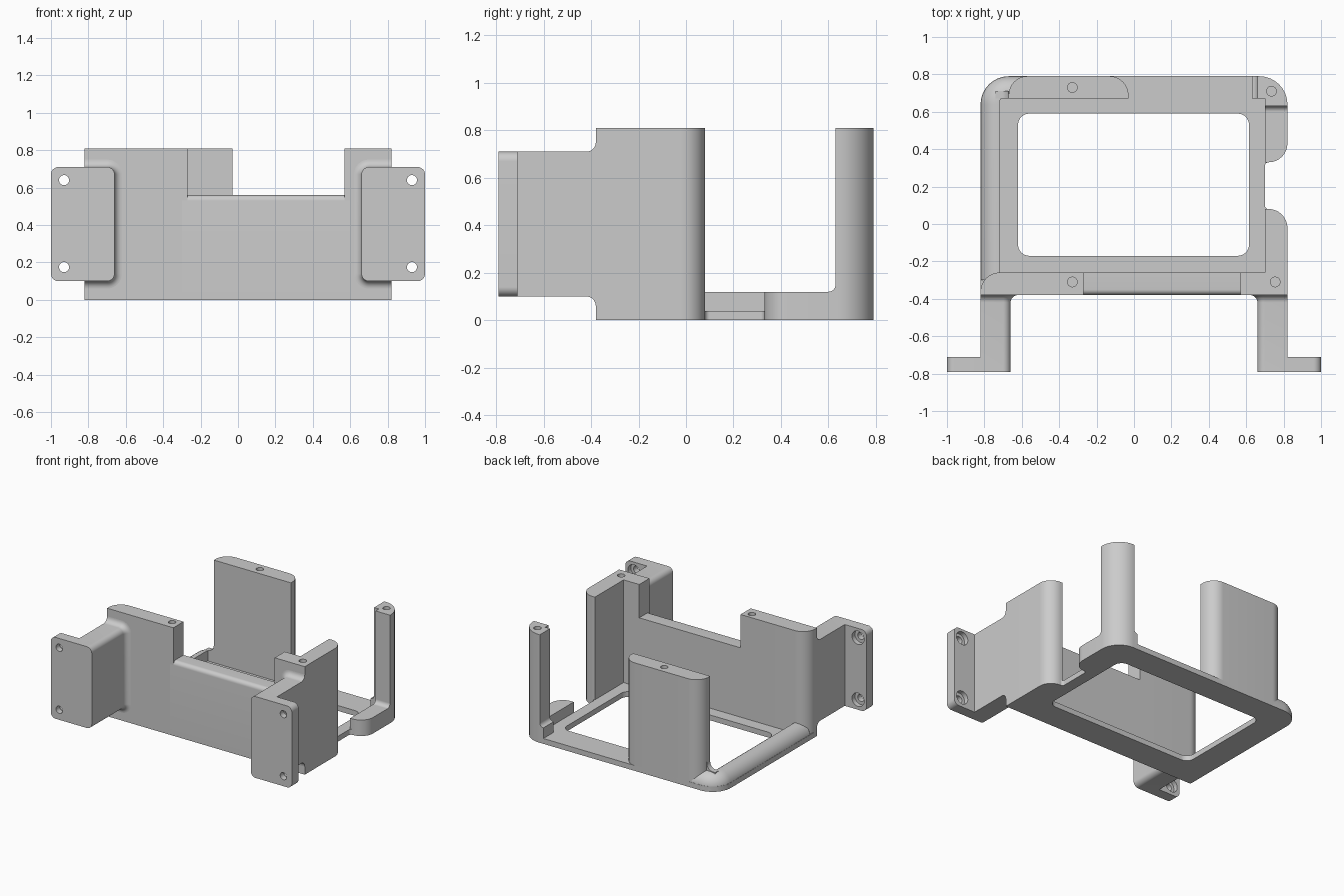
import bpy, bmesh, math
from mathutils import Vector

cube = bpy.data.objects.get("Cube")
if cube:
    bpy.data.objects.remove(cube, do_unlink=True)

GREY = (0.6, 0.6, 0.6, 1.0)
mat = bpy.data.materials.new("plain grey")
mat.use_nodes = True
mat.diffuse_color = GREY
mat.node_tree.nodes["Principled BSDF"].inputs["Base Color"].default_value = GREY


def rounded(corners, steps=10):
    """Polygon from (a, b[, radius]) corners, filleting those with a radius."""
    out = []
    for i, c in enumerate(corners):
        p = Vector(c[:2])
        if len(c) < 3:
            out.append(p)
            continue
        u = (Vector(corners[i - 1][:2]) - p).normalized()
        v = (Vector(corners[(i + 1) % len(corners)][:2]) - p).normalized()
        half = u.angle(v) / 2
        centre = p + (u + v).normalized() * c[2] / math.sin(half)
        d = c[2] / math.tan(half)
        start, end = p + u * d - centre, p + v * d - centre
        out += [centre + start.lerp(end, k / steps).normalized() * c[2]
                for k in range(steps + 1)]
    return out


def place(p, level, axis):
    return {"z": (p[0], p[1], level), "y": (p[0], level, p[1]),
            "x": (level, p[0], p[1])}[axis]


def loft(name, rings, axis="z", bevel=None, radius=0.0):
    """Solid through (polygon, level) rings; bevel is a rule choosing vertices."""
    bm = bmesh.new()
    loops = [[bm.verts.new(place(p, lv, axis)) for p in poly] for poly, lv in rings]
    n = len(loops[0])
    bm.faces.new(loops[0])
    bm.faces.new(loops[-1])
    for a, b in zip(loops, loops[1:]):
        for i in range(n):
            j = (i + 1) % n
            bm.faces.new((a[i], a[j], b[j], b[i]))
    bmesh.ops.recalc_face_normals(bm, faces=bm.faces)
    if bevel:
        edges = [e for e in bm.edges if all(bevel(v.co) for v in e.verts)]
        bmesh.ops.bevel(bm, geom=edges, offset=radius, segments=8, profile=0.5,
                        affect="EDGES", clamp_overlap=False)
    me = bpy.data.meshes.new(name)
    bm.to_mesh(me)
    bm.free()
    me.materials.append(mat)
    ob = bpy.data.objects.new(name, me)
    bpy.context.collection.objects.link(ob)
    return ob


def prism(name, corners, lo, hi, axis="z", **kw):
    poly = rounded(corners)
    return loft(name, [(poly, lo), (poly, hi)], axis, **kw)


def drill(a, b, r, lo, hi, axis="z"):
    poly = [(a + r * math.cos(t * math.pi / 12), b + r * math.sin(t * math.pi / 12))
            for t in range(24)]
    return loft("drill", [(poly, lo), (poly, hi)], axis)


def cut(ob, cutter):
    mod = ob.modifiers.new("cut", "BOOLEAN")
    mod.operation, mod.solver, mod.object = "DIFFERENCE", "EXACT", cutter
    bpy.context.view_layer.objects.active = ob
    bpy.ops.object.modifier_apply(modifier=mod.name)
    bpy.data.objects.remove(cutter, do_unlink=True)


FLOOR, RAIL, LOW, TOP = 0.04, 0.12, 0.56, 0.81
W, FRONT, BACK = 0.82, -0.38, 0.79        # outer frame
IL, IR, IF, IB = -0.72, 0.70, -0.26, 0.67  # inner pocket
parts = []

# floor with rounded window and a side notch
base = prism("base_plate", [
    (-W, FRONT), (W, FRONT), (W, 0.08, 0.1), (IR, 0.08, 0.02), (IR, 0.33, 0.02),
    (W, 0.33, 0.1), (W, BACK, 0.15), (-W, BACK, 0.15)], 0, FLOOR)
cut(base, prism("window", [(-0.62, -0.17, 0.06), (0.615, -0.17, 0.06),
                           (0.615, 0.59, 0.06), (-0.62, 0.59, 0.06)], -0.1, 0.2))
parts.append(base)

# low rail with a soft outer edge, bending round the back corner
parts.append(prism("side_rail", [
    (-W, -0.3), (-W, BACK, 0.15), (-0.58, BACK), (-0.58, IB), (IL, IB), (IL, -0.3)],
    0, RAIL, radius=0.095,
    bevel=lambda c: c.z > 0.11 and (c.x < -0.74 or c.y > 0.69)))
parts.append(prism("rail_fillet", [
    (-0.74, RAIL), (-0.67, RAIL, 0.05), (-0.67, 0.18), (-0.62, 0.18),
    (-0.62, 0.08), (-0.74, 0.08)], IB, 0.71, "y"))

# front wall: low middle with tall ends
parts.append(prism("front_wall", [(-0.3, FRONT), (0.6, FRONT), (0.6, IF), (-0.3, IF)],
                   0, LOW, radius=0.03,
                   bevel=lambda c: c.z > 0.5 and c.y < -0.3))
tall_right = prism("front_wall_right_end", [
    (-W, FRONT), (-0.27, FRONT), (-0.27, IF), (-W, IF, 0.1)], 0, TOP)
cut(tall_right, drill(-0.33, -0.31, 0.026, 0.66, 0.9))
tall_left = prism("front_wall_left_corner", [
    (0.57, FRONT), (W, FRONT), (W, 0.08, 0.1), (IR, 0.08), (IR, IF), (0.57, IF)], 0, TOP)
cut(tall_left, drill(0.755, -0.31, 0.026, 0.66, 0.9))
parts += [tall_right, tall_left]

# back post
back_post = prism("back_post", [
    (-0.67, IB), (-0.03, IB), (-0.03, BACK, 0.1), (-0.67, BACK, 0.1)], 0, TOP)
cut(back_post, drill(-0.33, 0.73, 0.026, 0.66, 0.9))
parts.append(back_post)

# corner post, its low foot and the fillets between them
corner_post = prism("corner_post", [
    (0.66, IB), (0.66, BACK), (W, BACK, 0.15), (W, 0.63), (IR, 0.63), (IR, IB)], 0, TOP)
cut(corner_post, drill(0.735, 0.71, 0.026, 0.66, 0.9))
parts.append(corner_post)
parts.append(prism("corner_foot", [
    (IR, 0.33), (W, 0.33, 0.1), (W, BACK, 0.15), (0.63, BACK), (0.63, IB), (IR, IB)],
    0, RAIL))
for name, edge, axis, lo, hi in (("foot_fillet_side", 0.63, "x", IR, W),
                                 ("foot_fillet_back", 0.66, "y", IB, BACK)):
    parts.append(prism(name, [
        (edge - 0.03, RAIL), (edge, RAIL, 0.03), (edge, RAIL + 0.03),
        (edge + 0.01, RAIL + 0.03), (edge + 0.01, 0.1), (edge - 0.03, 0.1)], lo, hi, axis))

# mounting arms flaring into the wall, each with a drilled flange
AB, AT, AI = 0.10, 0.71, 0.66
for s, side in ((1, "left"), (-1, "right")):
    def arm_section(o):
        return rounded([(s * W, AB - o), (s * (AI - o), AB - o, 0.04 + o),
                        (s * (AI - o), AT + o, 0.04 + o), (s * W, AT + o)])
    rings = [(arm_section(0), -0.78)]
    for k in range(9):
        t = k / 8 * math.pi / 2
        rings.append((arm_section(0.04 * (1 - math.cos(t))), -0.42 + 0.04 * math.sin(t)))
    rings.append((arm_section(0.04), -0.36))
    parts.append(loft(side + "_arm", rings, "y"))

    flange = prism(side + "_flange", [
        (s * AI, AB, 0.04), (s, AB, 0.04), (s, AT, 0.04), (s * AI, AT, 0.04)],
        -0.79, -0.71, "y")
    for z in (0.175, 0.64):
        cut(flange, drill(s * 0.93, z, 0.027, -0.9, -0.6, "y"))
        cut(flange, drill(s * 0.93, z, 0.05, -0.745, -0.6, "y"))
    parts.append(flange)

# smooth the curved surfaces, keep the edges crisp
bpy.ops.object.select_all(action="DESELECT")
for ob in parts:
    ob.select_set(True)
bpy.context.view_layer.objects.active = base
bpy.ops.object.shade_smooth_by_angle(angle=math.radians(30))
